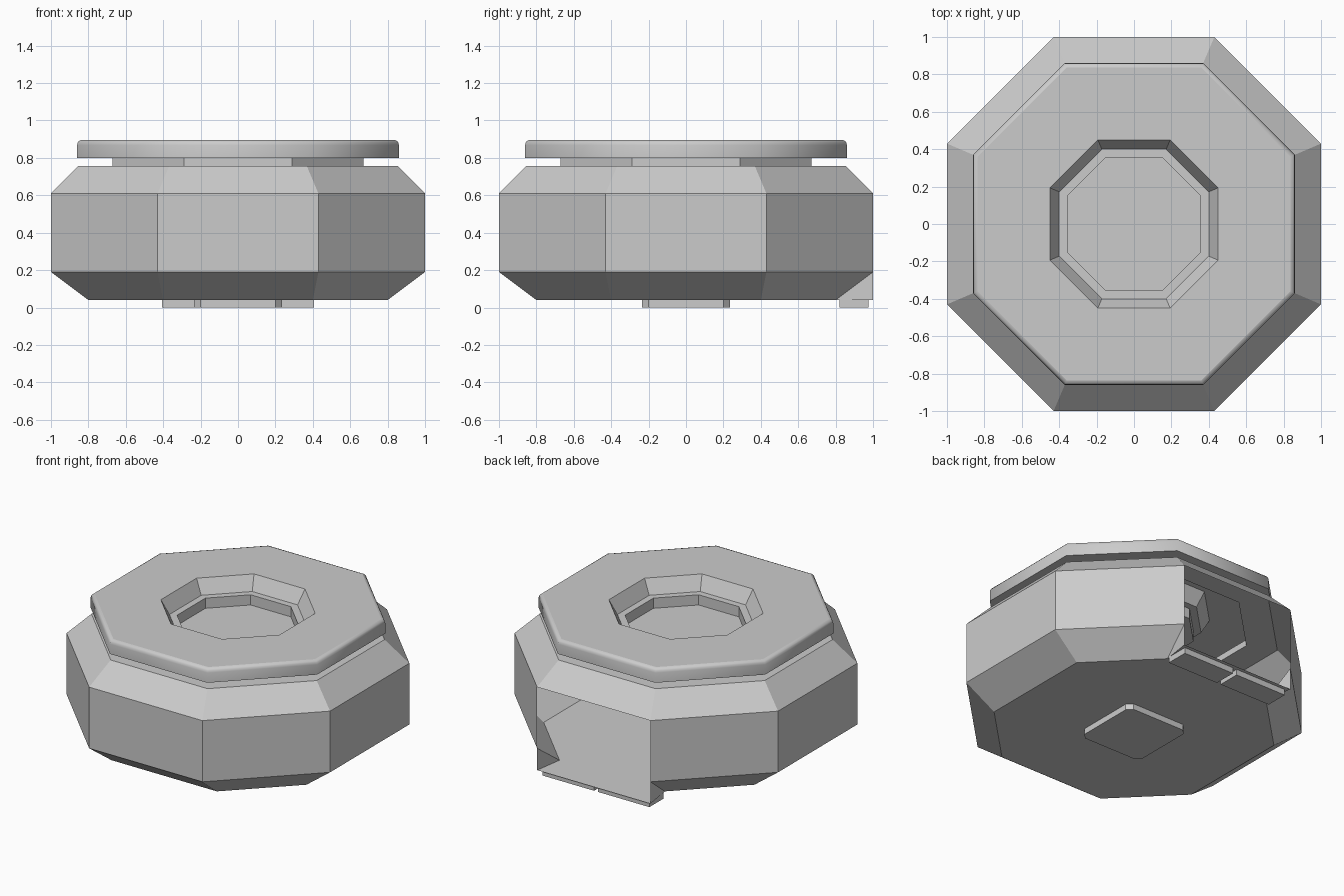
import bpy
import bmesh

cube = bpy.data.objects.get("Cube")
if cube:
    bpy.data.objects.remove(cube, do_unlink=True)

grey = bpy.data.materials.new("plain grey")
grey.use_nodes = True
colour = (0.6, 0.6, 0.6, 1)
grey.diffuse_color = colour
grey.node_tree.nodes["Principled BSDF"].inputs["Base Color"].default_value = colour

CORNER = 0.43   # half side length of an eight-sided ring of radius 1
BACK = 4        # index of the ring side that faces +y


def octagon(bm, r, z, c=None):
    """Eight corners, counter-clockwise from the front."""
    c = r * CORNER if c is None else c
    corners = [(-c, -r), (c, -r), (r, -c), (r, c), (c, r), (-c, r), (-r, c), (-r, -c)]
    return [bm.verts.new((x, y, z)) for x, y in corners]


def bridge(bm, lower, upper, skip=None, smooth=False):
    for i in range(8):
        if i != skip:
            j = (i + 1) % 8
            face = bm.faces.new((lower[i], lower[j], upper[j], upper[i]))
            face.smooth = smooth


def finish(bm, name):
    mesh = bpy.data.meshes.new(name)
    bm.to_mesh(mesh)
    bm.free()
    mesh.materials.append(grey)
    obj = bpy.data.objects.new(name, mesh)
    bpy.context.collection.objects.link(obj)
    return obj


# Hollow housing with its back side left open
bm = bmesh.new()
base = octagon(bm, 0.8, 0.04, 0.4)
low = octagon(bm, 1.0, 0.19)
high = octagon(bm, 1.0, 0.61)
shoulder = octagon(bm, 0.855, 0.757)
neck_low = octagon(bm, 0.67, 0.757)
neck_high = octagon(bm, 0.67, 0.8)
bridge(bm, base, low, skip=BACK)
bridge(bm, low, high, skip=BACK)
bridge(bm, high, shoulder)
bridge(bm, shoulder, neck_low)
bridge(bm, neck_low, neck_high)
bm.faces.new(base[::-1])
# Floor carried out to the open side, with a triangular cheek at each end
sill = [bm.verts.new((s * CORNER, 1, 0.04)) for s in (1, -1)]
bm.faces.new((base[BACK], sill[0], sill[1], base[BACK + 1])).normal_update()
bm.faces.new((base[BACK], low[BACK], sill[0]))
bm.faces.new((base[BACK + 1], sill[1], low[BACK + 1]))
finish(bm, "housing")

# Lid with a rounded rim and a stepped dish
bm = bmesh.new()
under = octagon(bm, 0.67, 0.8)
edge = octagon(bm, 0.86, 0.8)
bridge(bm, under, edge)
rim = edge
for r, z in ((0.86, 0.868), (0.857, 0.882), (0.85, 0.891), (0.836, 0.896)):
    ring = octagon(bm, r, z)
    bridge(bm, rim, ring, smooth=True)
    rim = ring
for r, z in ((0.45, 0.896), (0.4, 0.8), (0.355, 0.8), (0.355, 0.73)):
    ring = octagon(bm, r, z)
    bridge(bm, rim, ring)
    rim = ring
bm.faces.new(rim)
finish(bm, "lid")


def plate(name, outline, z0, z1):
    """Flat prism from a counter-clockwise outline."""
    bm = bmesh.new()
    face = bm.faces.new([bm.verts.new((x, y, z0)) for x, y in outline])
    new = bmesh.ops.extrude_face_region(bm, geom=[face])["geom"]
    top = [v for v in new if isinstance(v, bmesh.types.BMVert)]
    bmesh.ops.translate(bm, verts=top, vec=(0, 0, z1 - z0))
    bmesh.ops.recalc_face_normals(bm, faces=bm.faces)
    return finish(bm, name)


# Foot under the middle, a square with clipped corners
a, b = 0.235, 0.2
plate("centre_foot", [(-b, -a), (b, -a), (a, -b), (a, b),
                      (b, a), (-b, a), (-a, b), (-a, -b)], 0, 0.04)

# Pair of feet below the open side
for side, s in (("left", 1), ("right", -1)):
    x0, x1 = sorted((s * 0.015, s * 0.405))
    plate(side + "_back_foot", [(x0, 0.82), (x1, 0.82), (x1, 0.975), (x0, 0.975)], 0, 0.04)
